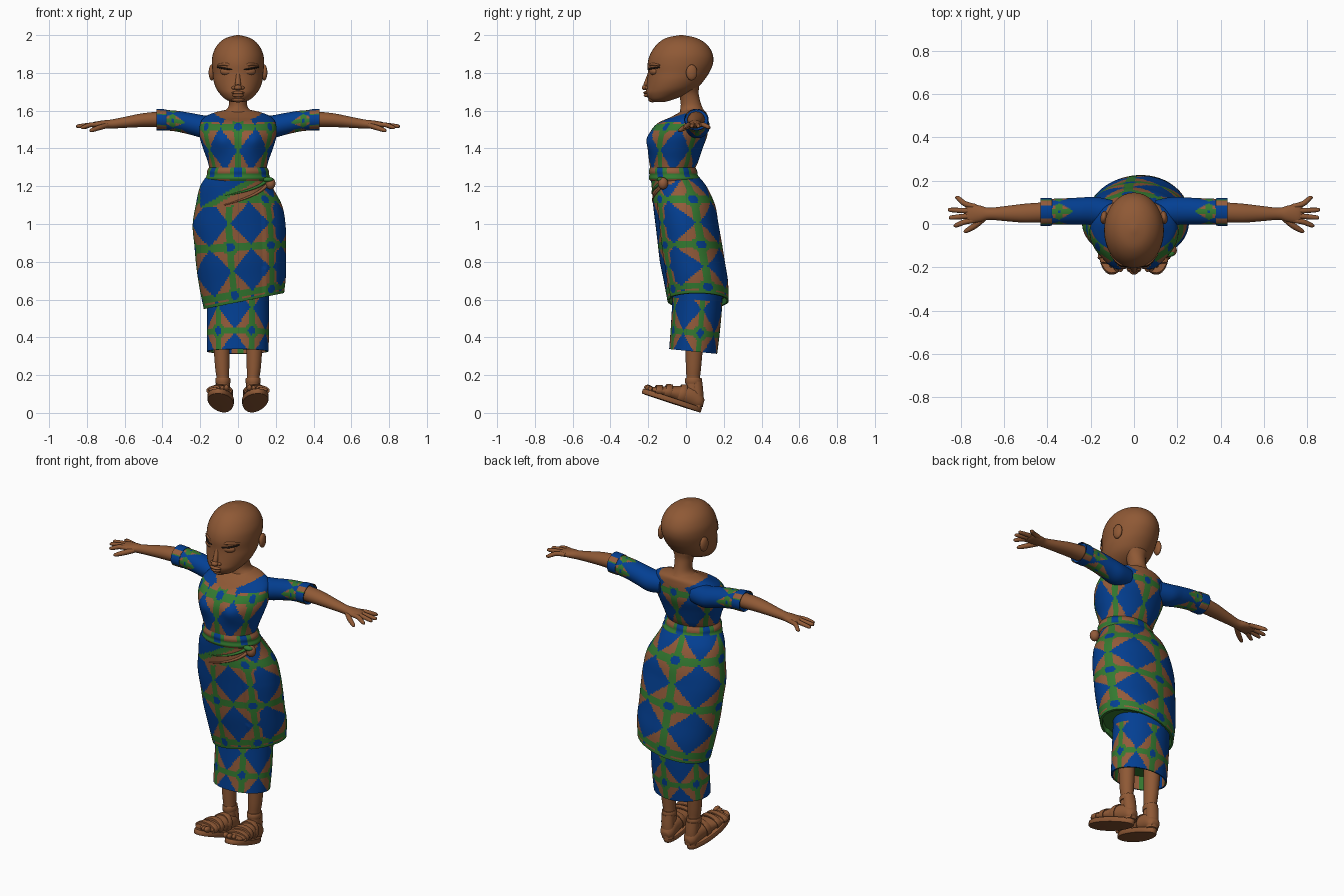
import bpy, bmesh, math
from mathutils import Vector, Matrix

if "Cube" in bpy.data.objects:
    bpy.data.objects.remove(bpy.data.objects["Cube"])


def material(name, rgb):
    m = bpy.data.materials.new(name)
    m.diffuse_color = (*rgb, 1)
    m.use_nodes = True
    m.node_tree.nodes["Principled BSDF"].inputs["Base Color"].default_value = m.diffuse_color
    return m


MATS = [material("brown_skin", (0.275, 0.1, 0.036)),
        material("cloth_blue", (0.001, 0.05, 0.29)),
        material("cloth_green", (0.034, 0.195, 0.03)),
        material("cloth_tan", (0.29, 0.105, 0.043)),
        material("lash_dark", (0.02, 0.012, 0.008))]
SKIN, BLUE, GREEN, TAN, DARK = range(5)


def finish(name, bm, mats):
    bmesh.ops.recalc_face_normals(bm, faces=bm.faces)
    me = bpy.data.meshes.new(name)
    bm.to_mesh(me)
    bm.free()
    for m in mats:
        me.materials.append(m)
    me.shade_smooth()
    me.set_sharp_from_angle(angle=0.8)
    ob = bpy.data.objects.new(name, me)
    bpy.context.collection.objects.link(ob)
    return ob


def spline(secs, steps):
    """Smooth run of cross-sections through the given ones."""
    out = []
    for i in range(len(secs) - 1):
        p = [secs[max(i - 1, 0)], secs[i], secs[i + 1], secs[min(i + 2, len(secs) - 1)]]
        for s in range(steps):
            t = s / steps
            out.append([0.5 * (2 * b + (c - a) * t + (2 * a - 5 * b + 4 * c - d) * t * t
                               + (3 * b - a - 3 * c + d) * t ** 3) for a, b, c, d in zip(*p)])
    return out + [list(secs[-1])]


def loft(name, secs, axis="z", segs=28, steps=4, paint=None, periods=6, warp=None, lip=0, mat=SKIN):
    """Elliptic sections (position, centre a, centre b, radius a, radius b) along an axis."""
    rings = spline(secs, steps)
    if lip:  # folded-in hem at the last section
        p, a, b, ra, rb = rings[-1]
        rings += [[p, a, b, ra * .94, rb * .94], [p + lip, a, b, ra * .92, rb * .92]]
    ang = [2 * math.pi * j / segs - math.pi / 2 for j in range(segs)]
    mid = rings[len(rings) // 2]
    arc = [0]
    for t in ang:  # arc length drives the print around the body
        arc.append(arc[-1] + math.hypot(mid[3] * math.sin(t + math.pi / segs),
                                        mid[4] * math.cos(t + math.pi / segs)))
    bm = bmesh.new()
    grid = []
    for p, a, b, ra, rb in rings:
        row = []
        for t in ang:
            x, y = a + ra * math.cos(t), b + rb * math.sin(t)
            co = Vector({"z": (x, y, p), "x": (p, x, y), "y": (x, p, y)}[axis])
            row.append(bm.verts.new(warp(co) if warp else co))
        grid.append(row)
    for i in range(len(grid) - 1):
        for j in range(segs):
            k = (j + 1) % segs
            f = bm.faces.new((grid[i][j], grid[i][k], grid[i + 1][k], grid[i + 1][j]))
            if paint:
                u = (arc[j] + arc[j + 1]) / 2 / arc[-1] * periods
                f.material_index = paint(f.calc_center_median(), u, (rings[i][0] + rings[i + 1][0]) / 2)
    for row in (grid[0], grid[-1]):
        f = bm.faces.new(row)
        if paint:
            f.material_index = paint(f.calc_center_median(), .5, row[0].co.z)
    return finish(name, bm, MATS if paint else [MATS[mat]])


def ball(name, loc, size, mat=SKIN, rot=0):
    bm = bmesh.new()
    M = Matrix.Translation(loc) @ Matrix.Rotation(rot, 4, "Z") @ Matrix.Diagonal((*size, 1))
    bmesh.ops.create_uvsphere(bm, u_segments=20, v_segments=12, radius=1, matrix=M)
    return finish(name, bm, [MATS[mat]])


def tube(name, pts, mat=SKIN, segs=10, steps=5):
    """Round tube through (x, y, z, radius) points."""
    run = spline(pts, steps)
    bm = bmesh.new()
    rows = []
    for i, q in enumerate(run):
        d = Vector(run[min(i + 1, len(run) - 1)][:3]) - Vector(run[max(i - 1, 0)][:3])
        R = d.to_track_quat("Z", "Y")
        rows.append([bm.verts.new(Vector(q[:3]) + R @ Vector((math.cos(t) * q[3], math.sin(t) * q[3], 0)))
                     for t in (2 * math.pi * k / segs for k in range(segs))])
    for a, b in zip(rows, rows[1:]):
        for k in range(segs):
            bm.faces.new((a[k], a[(k + 1) % segs], b[(k + 1) % segs], b[k]))
    bm.faces.new(rows[0])
    bm.faces.new(rows[-1])
    return finish(name, bm, [MATS[mat]])


def mirror(*obs):
    for ob in obs:
        c = bpy.data.objects.new(ob.name + "_mirrored", ob.data.copy())
        c.data.transform(Matrix.Diagonal((-1, 1, 1, 1)))
        c.data.flip_normals()
        bpy.context.collection.objects.link(c)


def cloth(u, v):
    """Printed lattice: green lines, blue dots on crossings, blue diamonds between."""
    fu, fv = abs(u - round(u)), abs(v - round(v))
    r = math.hypot(fu * .21, fv * .25)
    if r < .022 or (fu + fv > .53 and min(fu * .21, fv * .25) > .008):
        return BLUE
    return GREEN if r < .042 or fu * .21 < .017 or fv * .25 < .017 else TAN


# Head, neck and face
loft("head", [(1.645, 0, -.145, .03, .028), (1.66, 0, -.13, .066, .066), (1.69, 0, -.1, .097, .112),
              (1.72, 0, -.075, .117, .135), (1.76, 0, -.055, .13, .15), (1.8, 0, -.04, .134, .162),
              (1.85, 0, -.03, .138, .173), (1.9, 0, -.024, .133, .165), (1.95, 0, -.022, .108, .133),
              (1.985, 0, -.025, .064, .08), (2.0, 0, -.025, .006, .008)], segs=40, steps=4)
loft("neck", [(1.54, 0, .03, .14, .085), (1.585, 0, .035, .095, .07), (1.61, 0, .03, .058, .06),
              (1.64, 0, .025, .047, .053), (1.69, 0, .015, .052, .052), (1.73, 0, .01, .07, .06),
              (1.77, 0, .0, .08, .075)])
tube("nose_bridge", [(0, -.186, 1.82, .010), (0, -.197, 1.78, .012), (0, -.211, 1.735, .015), (0, -.208, 1.715, .01)])
ball("nose_tip", (0, -.217, 1.722), (.02, .017, .014))
ball("upper_lip", (0, -.209, 1.695), (.034, .018, .009))
ball("lower_lip", (0, -.205, 1.681), (.030, .019, .010))
ball("chin", (0, -.178, 1.660), (.036, .022, .016))
mirror(ball("nostril", (.02, -.203, 1.721), (.014, .014, .010)),
       ball("ear", (.139, .03, 1.802), (.016, .030, .042), rot=.15),
       ball("eyelid", (.06, -.172, 1.807), (.036, .019, .02), rot=.35),
       tube("brow", [(.02, -.191, 1.83, .006), (.065, -.182, 1.846, .008), (.108, -.139, 1.84, .005)]),
       tube("lash", [(.03, -.196, 1.817, .003), (.065, -.189, 1.822, .005), (.108, -.14, 1.83, .004)], DARK))


# Bodice with a scooped neckline and plain shoulders
def bodice_paint(c, u, z):
    if abs(c.x) < .13 and c.z > 1.542 + .045 * (c.x / .13) ** 2:
        return SKIN
    if c.z > 1.54 and abs(c.x) > .09:
        return BLUE
    return cloth(u, (z - 1.515) / .25)


def bust(co):
    if co.y < -.06:
        co.y -= .02 * math.exp(-((abs(co.x) - .09) / .05) ** 2 - ((co.z - 1.44) / .055) ** 2)
    return co


loft("bodice", [(1.2, 0, -.04, .165, .13), (1.27, 0, -.07, .15, .115), (1.33, 0, -.065, .16, .13),
                (1.4, 0, -.057, .185, .145), (1.47, 0, -.042, .204, .155), (1.53, 0, -.02, .2, .135),
                (1.565, 0, .015, .178, .098), (1.59, 0, .035, .125, .072), (1.605, 0, .035, .06, .052)],
     segs=128, steps=8, paint=bodice_paint, warp=bust)


# Sleeves, cuffs, arms and hands
def sleeve_paint(c, u, x):  # blue with star patches, the front one larger
    fu, front = abs(u - round(u)), round(u) % 4 == 0
    fx = abs(x - (.315 if front else .345))
    if fx / (.095 if front else .065) + fu / (.62 if front else .46) > 1 or math.hypot(fx, fu * .095) < .009:
        return BLUE
    return GREEN if fx < .014 or fu < .1 else TAN


arm = [loft("sleeve", [(.1, .05, 1.515, .06, .055), (.18, .06, 1.515, .065, .06), (.25, .06, 1.53, .062, .058),
                       (.33, .058, 1.545, .06, .055), (.42, .055, 1.552, .06, .053)],
            "x", 64, 9, sleeve_paint, 4),
       loft("cuff", [(.38, .056, 1.55, .061, .054), (.385, .056, 1.551, .064, .056),
                     (.432, .055, 1.553, .065, .057)], "x", 64, 4, lip=-.03, periods=4,
            paint=lambda c, u, x: (TAN if abs(u - round(u)) > .36 else GREEN if abs(u - round(u)) > .3 else BLUE)),
       loft("arm", [(.38, .055, 1.555, .047, .043), (.5, .05, 1.55, .044, .037), (.6, .048, 1.538, .034, .029),
                    (.67, .047, 1.529, .028, .024), (.71, .047, 1.527, .038, .022),
                    (.76, .048, 1.525, .044, .016), (.778, .05, 1.523, .034, .008)], "x")]
for i, (y0, x1, y1, z1) in enumerate([(.08, .825, .12, 1.512), (.06, .858, .065, 1.518),
                                      (.038, .854, .03, 1.518), (.018, .832, -.006, 1.512)]):
    arm.append(tube("finger_%d" % (i + 1), [(.73, y0, 1.526, .012), (.78, (y0 * 2 + y1) / 3, 1.525, .0125),
                                            (x1 - .012, y1, z1, .010), (x1, y1, z1, .004)]))
arm.append(tube("thumb", [(.695, .025, 1.522, .014), (.735, -.008, 1.51, .014),
                          (.775, -.032, 1.496, .010), (.785, -.036, 1.493, .004)]))
mirror(*arm)


# Wrapped overskirt with a slanted hem and an overlapping flap
def drape(co):
    f = max(0, min(1, (1.2 - co.z) / .6))
    cy = .06 - .1 * max(0, co.z - .6) / .6
    d = math.atan2(co.y - cy, co.x) + .8
    if 0 <= d < .9:
        k = 1 + .05 * (1 - d / .9) * min(1, f * 3)
        co.x, co.y = co.x * k, cy + (co.y - cy) * k
    co.z += f * f * .2 * (co.x - .03)
    return co


def wrap_paint(c, u, z):
    s = c.z - 1.115 - .58 * (c.x + .06)
    if c.y < -.06 and -.2 < c.x < .17 and c.z > 1.09 and s > -.035:  # gathered cloth under the knot
        return BLUE if s > .055 else GREEN if s > .02 else TAN
    if z < .61:
        return GREEN
    d = 6 - u
    if u > .9:  # the print widens towards the back
        u = -d if d < .6 else -.6 - (d - .6) * .73
    return cloth(u + .24, (z - .88) / .25)


loft("wrap_skirt", [(1.27, 0, -.07, .153, .12), (1.2, -.01, -.037, .19, .145), (1.1, .004, -.01, .228, .164),
                    (1.0, .005, .005, .245, .167), (.9, .011, .02, .242, .17), (.8, .016, .034, .237, .172),
                    (.7, .024, .052, .229, .17), (.592, .031, .064, .212, .162)],
     segs=168, steps=10, warp=drape, lip=.03, paint=wrap_paint)


# Waist sash, swags and knot
def sash_paint(c, u, z):
    fu = abs(u - round(u))
    if fu < .11 and z > 1.25:
        return BLUE
    return TAN if fu > .27 and (z > 1.268 or z < 1.24) else GREEN


loft("sash", [(1.228, 0, -.06, .165, .128), (1.242, 0, -.062, .172, .135), (1.26, 0, -.066, .165, .128),
              (1.28, 0, -.069, .164, .128), (1.3, 0, -.07, .153, .12)], segs=96, steps=5, paint=sash_paint)
for i, (za, zb, m) in enumerate([(1.225, 1.15, GREEN), (1.205, 1.1, TAN)]):
    pts = []
    for k in range(5):
        t, z = -.62 - k * .32, za + (zb - za) * k / 4 - .006 * math.sin(k * math.pi / 4)
        g = (1.2 - z) / .1
        pts.append((.19 * math.cos(t) + .035 * g * math.cos(t), -.037 + .027 * g + (.144 + .019 * g) * math.sin(t),
                    z, .009 - .0014 * k))
    tube("sash_swag_%d" % (i + 1), pts, m)
ball("sash_knot", (.172, -.122, 1.215), (.026, .027, .032), TAN)
ball("sash_knot_fold", (.16, -.135, 1.235), (.028, .018, .014), GREEN)


# Straight underskirt
def back_hem(co):
    co.z -= .1 * (co.y - .04)
    return co


loft("underskirt", [(.75, 0, .06, .165, .13), (.6, 0, .06, .165, .132), (.45, 0, .05, .165, .13),
                    (.325, -.002, .038, .163, .127)], segs=120, steps=14, warp=back_hem, lip=.08, periods=5,
     paint=lambda c, u, z: BLUE if z > .6 else cloth(u + .6, (z - .425) / .25))


# Legs and tilted sandals
def sole_shape(co):
    co.x *= .95 - .8 * (co.y + .16)
    return co


foot = [loft("foot", [(.0, 0, .05, .022, .022), (-.02, 0, .055, .038, .04), (-.06, 0, .065, .045, .052),
                      (-.11, 0, .062, .052, .05), (-.18, 0, .052, .06, .036), (-.25, 0, .04, .064, .023),
                      (-.285, 0, .036, .053, .014)], "y"),
        loft("sandal_sole", [(0, 0, -.163, .067, .16), (.003, 0, -.163, .071, .165),
                             (.024, 0, -.163, .071, .165), (.027, 0, -.163, .068, .161)],
             segs=40, steps=2, warp=sole_shape)]
for i, (y, z, rx, rz) in enumerate([(-.25, .04, .069, .03), (-.20, .05, .066, .041), (-.125, .06, .058, .054)]):
    foot.append(loft("sandal_strap_%d" % (i + 1),
                     [(y - .016, 0, z - .003, rx - .002, rz - .004), (y - .014, 0, z - .002, rx, rz),
                      (y + .014, 0, z + .002, rx, rz + .003), (y + .016, 0, z, rx - .003, rz - .002)],
                     "y", steps=2))
for i in range(5):  # big toe on the inner side
    s = .017 - .0018 * i
    foot.append(ball("toe_%d" % (i + 1), (-.042 + .022 * i, -.296 + .003 * i * i, .027 + s * .75),
                     (s * .85, s * 1.5, s)))
M = (Matrix.Translation((.074, .075, .002)) @ Matrix.Rotation(math.radians(6), 4, "Z")
     @ Matrix.Rotation(math.radians(-18), 4, "X"))
for ob in foot:
    ob.data.transform(M)
leg = [loft("leg", [(.07, .078, .04, .03, .036), (.12, .079, .037, .034, .04), (.18, .08, .038, .033, .036),
                    (.25, .084, .04, .038, .041), (.42, .088, .046, .046, .05)]),
       loft("ankle_strap", [(.155, .08, .039, .036, .041), (.158, .08, .039, .039, .044),
                            (.182, .08, .04, .039, .044), (.185, .08, .04, .035, .04)], steps=2),
       loft("heel_counter", [(.03, .074, .062, .034, .027), (.1, .077, .06, .036, .032),
                             (.165, .08, .056, .036, .03)])]
mirror(*foot, *leg)
